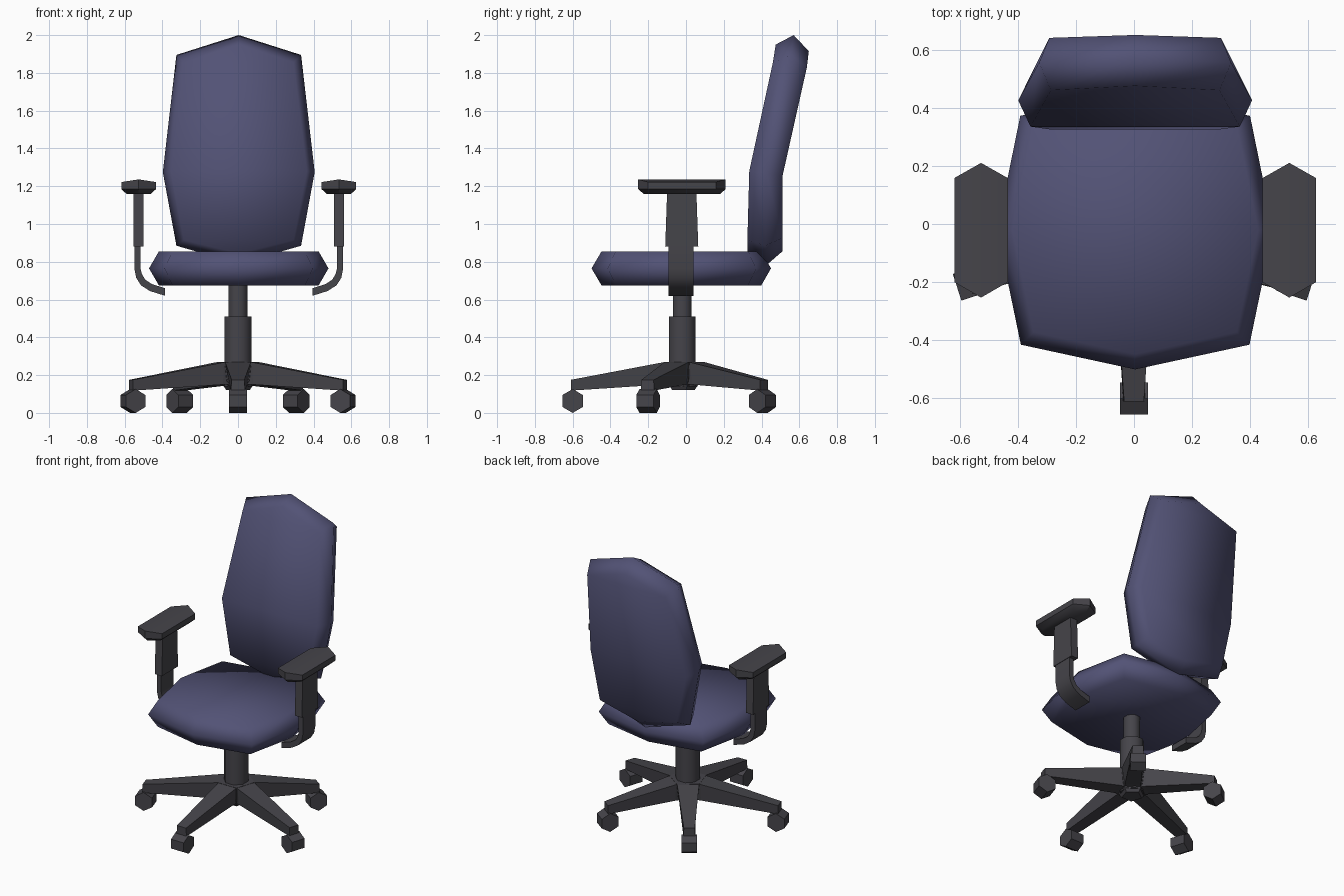
import bpy, bmesh
from math import sin, cos, pi, radians
from mathutils import Matrix, Vector

if "Cube" in bpy.data.objects:
    bpy.data.objects.remove(bpy.data.objects["Cube"])


def material(name, rgb):
    m = bpy.data.materials.new(name)
    m.diffuse_color = (*rgb, 1)
    m.use_nodes = True
    m.node_tree.nodes["Principled BSDF"].inputs["Base Color"].default_value = m.diffuse_color
    return m


FABRIC = material("blue_fabric", (0.085, 0.085, 0.18))
PLASTIC = material("dark_plastic", (0.06, 0.058, 0.068))


def loft(name, loops, mat, cap="ngon", smooth=None, matrix=Matrix()):
    """Skin a stack of equal-length loops and close both ends."""
    bm = bmesh.new()
    rings = [[bm.verts.new(matrix @ Vector(p)) for p in loop] for loop in loops]
    n = len(rings[0])
    for a, b in zip(rings, rings[1:]):
        for i in range(n):
            j = (i + 1) % n
            bm.faces.new((a[i], a[j], b[j], b[i]))
    for r in (rings[0], rings[-1]):
        if cap == "ngon":
            bm.faces.new(r)
        elif cap == "ridge":
            h = n // 2
            bm.faces.new(r[:h + 1])
            bm.faces.new(r[h:] + r[:1])
        else:
            bm.faces.new((r[0], r[1], r[-1]))
            for i in range(1, n // 2 - 1):
                bm.faces.new((r[i], r[i + 1], r[n - i - 1], r[n - i]))
            bm.faces.new((r[n // 2 - 1], r[n // 2], r[n // 2 + 1]))
    bmesh.ops.recalc_face_normals(bm, faces=bm.faces)
    me = bpy.data.meshes.new(name)
    bm.to_mesh(me)
    bm.free()
    ob = bpy.data.objects.new(name, me)
    bpy.context.collection.objects.link(ob)
    me.materials.append(mat)
    if smooth:
        bpy.ops.object.select_all(action='DESELECT')
        ob.select_set(True)
        bpy.context.view_layer.objects.active = ob
        bpy.ops.object.shade_smooth_by_angle(angle=radians(smooth))
    return ob


def mirrored(half):
    """Complete a loop whose first and last points lie on x = 0."""
    return half + [(-p[0], *p[1:]) for p in half[-2:0:-1]]


def circle(r, z, n, y=-0.02, turn=0.0):
    return [(r * cos(turn + 2 * pi * i / n), y + r * sin(turn + 2 * pi * i / n), z) for i in range(n)]


CENTRE = Matrix.Translation((0.004, 0, 0))

# Seat cushion: octagon with chamfered top and bottom
seat_half = [(0, -0.5), (0.393, -0.415), (0.475, -0.02), (0.395, 0.372), (0, 0.45)]


def seat_loop(k, z):
    return mirrored([(x * k, -0.02 + (y + 0.02) * k, z) for x, y in seat_half])


loft("seat", [seat_loop(0.89, 0.675), seat_loop(1, 0.765), seat_loop(0.89, 0.855)],
     FABRIC, "strip", 180, CENTRE)

# Backrest: bent elongated octagon, front / rim / rear layers
back = [
    [(0, 0.475, 1.95), (0.29, 0.46, 1.855), (0.36, 0.335, 1.28), (0.29, 0.325, 0.915), (0, 0.325, 0.845)],
    [(0, 0.57, 2.0), (0.33, 0.555, 1.895), (0.402, 0.425, 1.275), (0.33, 0.42, 0.885), (0, 0.435, 0.79)],
    [(0, 0.65, 1.915), (0.295, 0.64, 1.83), (0.36, 0.51, 1.25), (0.29, 0.51, 0.925), (0, 0.51, 0.855)],
]
loft("backrest", [mirrored(l) for l in back], FABRIC, "strip", 180, CENTRE)

# Armrests: crowned pad, post and curved bracket on each side
pad_half = [(0, -0.253), (0.092, -0.2), (0.092, 0.158), (0, 0.21)]


def pad_loop(k, inset, z, crown=0.0):
    return mirrored([(x * k, y + (inset if y < 0 else -inset), z + (crown if x == 0 else 0))
                     for x, y in pad_half])


bracket = [(0.553, 0.89), (0.553, 0.765), (0.543, 0.715), (0.517, 0.675), (0.47, 0.645), (0.39, 0.62),
           (0.39, 0.66), (0.46, 0.682), (0.495, 0.705), (0.513, 0.735), (0.52, 0.765), (0.52, 0.89)]
post = [(-0.11, 0.88), (0.065, 0.88), (0.055, 1.17), (-0.1, 1.17)]
for side, s in (("left", -1), ("right", 1)):
    at = CENTRE @ Matrix.Translation((s * 0.53, 0, 0))
    loft(side + "_arm_pad", [pad_loop(0.68, 0.03, 1.158), pad_loop(1, 0, 1.185), pad_loop(1, 0, 1.222, 0.014)],
         PLASTIC, "ridge", 40, at)
    flip = CENTRE @ Matrix.Diagonal((s, 1, 1, 1))
    loft(side + "_arm_post", [[(x, y, z) for y, z in post] for x in (0.503, 0.556)], PLASTIC, matrix=flip)
    loft(side + "_arm_bracket", [[(x, y, z) for x, z in bracket] for y in (-0.093, 0.04)],
         PLASTIC, smooth=40, matrix=flip)

# Gas lift column
loft("lower_column", [circle(0.077, z, 8, turn=pi / 8) for z in (0.14, 0.51)], PLASTIC, smooth=50)
loft("upper_column", [circle(0.054, z, 8, turn=pi / 8) for z in (0.5, 0.69)], PLASTIC, smooth=50)

# Five-star base: pentagonal hub, tapered legs and hexagonal casters
loft("base_hub", [circle(r, z, 5, turn=-3 * pi / 10) for r, z in ((0.065, 0.12), (0.1, 0.17), (0.119, 0.27))],
     PLASTIC)


def section(r, top, bottom, z0, z1):
    return [(r, -bottom, z0), (r, bottom, z0), (r, top, z1), (r, -top, z1)]


for i, length in enumerate((0.58, 0.585, 0.525, 0.525, 0.585)):
    m = Matrix.Translation((0, -0.02, 0)) @ Matrix.Rotation(-pi / 2 + i * 2 * pi / 5, 4, 'Z')
    loft(f"base_leg_{i + 1}", [section(0.07, 0.068, 0.05, 0.15, 0.27), section(0.1, 0.068, 0.05, 0.15, 0.268),
                               section(length + 0.01, 0.034, 0.037, 0.118, 0.175)], PLASTIC, matrix=m)
    wheel = [(length + 0.063 * sin(k * pi / 3), 0.063 + 0.063 * cos(k * pi / 3)) for k in range(6)]
    loft(f"caster_{i + 1}", [[(x, y, z) for x, z in wheel] for y in (-0.048, 0.048)], PLASTIC, matrix=m)
